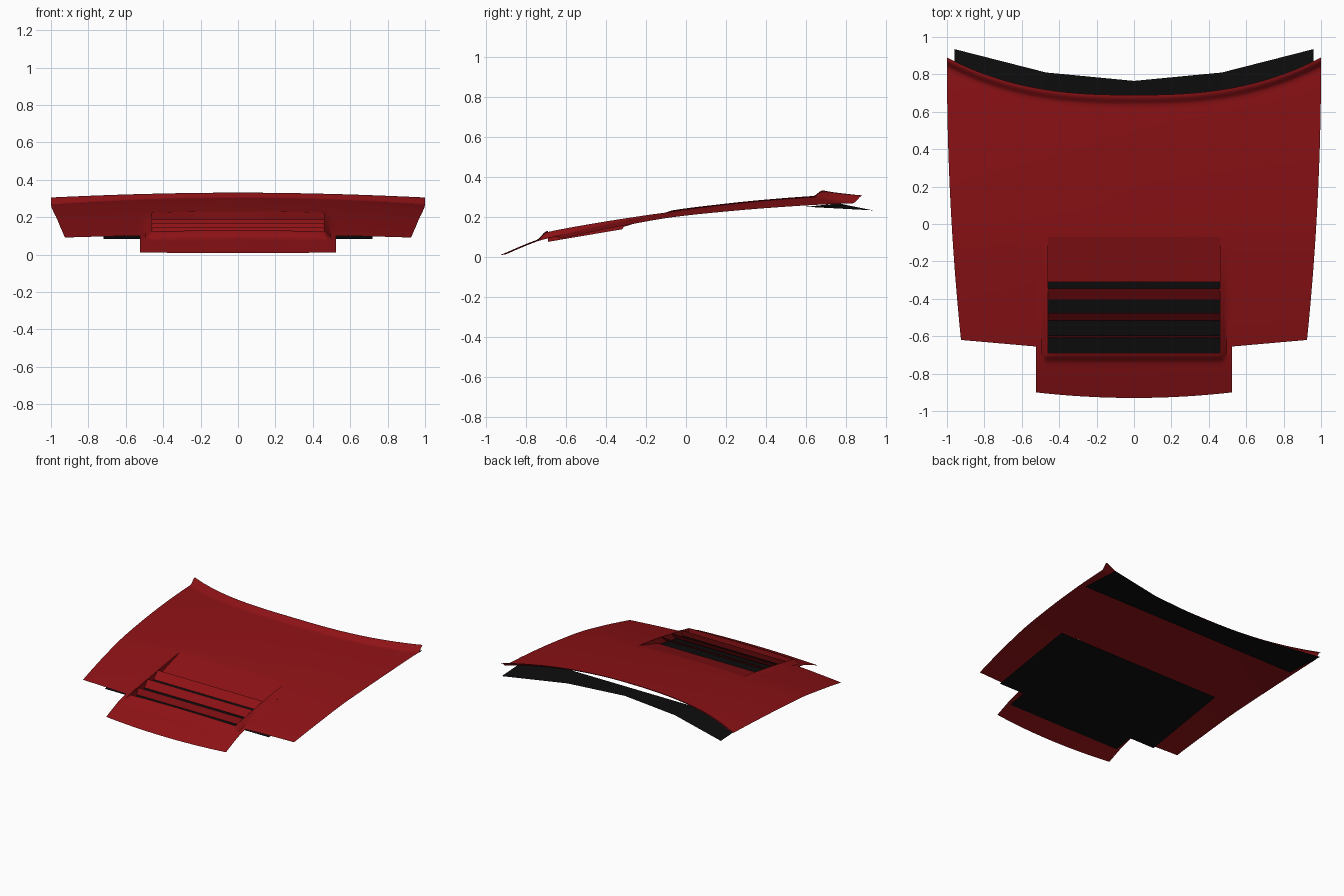
import bpy, bmesh, math

if "Cube" in bpy.data.objects:
    bpy.data.objects.remove(bpy.data.objects["Cube"])

def material(name, col):
    m = bpy.data.materials.new(name)
    m.diffuse_color = (*col, 1)
    m.use_nodes = True
    m.node_tree.nodes["Principled BSDF"].inputs["Base Color"].default_value = m.diffuse_color
    return m

RED = material("red_paint", (0.27, 0.006, 0.008))
BLACK = material("black_plastic", (0.004, 0.004, 0.004))

def step(t):
    t = max(0, min(1, t))
    return t * t * (3 - 2 * t)

def lerp(a, b, t):
    return a + (b - a) * t

# centre-line profile of the hood (y, z)
PROFILE = [(-.93, .008), (-.75, .083), (-.65, .11), (-.5, .145), (-.3, .188),
           (-.07, .232), (.2, .266), (.4, .286), (.64, .304), (.92, .316)]

def slope(i):
    a, b = PROFILE[max(i - 1, 0)], PROFILE[min(i + 1, len(PROFILE) - 1)]
    return (b[1] - a[1]) / (b[0] - a[0])

def centre(y):
    i = 0
    while i < len(PROFILE) - 2 and y > PROFILE[i + 1][0]:
        i += 1
    (y0, z0), (y1, z1) = PROFILE[i], PROFILE[i + 1]
    d = y1 - y0
    t = (y - y0) / d
    return (z0 * (2*t**3 - 3*t*t + 1) + z1 * (3*t*t - 2*t**3)
            + d * slope(i) * (t**3 - 2*t*t + t) + d * slope(i + 1) * (t**3 - t*t))

def rear(x):
    return .69 + .2 * abs(x) ** 2.6

def side(y):
    return 1 - .075 * ((.85 - y) / 1.47) ** 2

def hood_z(x, y):
    ax = abs(x)
    z = centre(y) - lerp(.03, .045, step((y + .7) / 1.4)) * x * x
    z += lerp(.025, .036, x * x) * step((y - rear(x) + .055) / .045)      # rear lip
    z += (.03 * max(0, min(1, (-.07 - y) / .6)) * step((y + .745) / .05)
          * step((.495 - ax) / .035))                                     # scoop rim
    return z

def point(x, y):
    return (x, y, hood_z(x, y))

def sheet(bm, f, us, vs):
    rows = [[bm.verts.new(f(u, v)) for u in us] for v in vs]
    for a, b in zip(rows, rows[1:]):
        for i in range(len(us) - 1):
            bm.faces.new((a[i], a[i + 1], b[i + 1], b[i]))

def finish(bm, name, mat, smooth=True):
    bmesh.ops.remove_doubles(bm, verts=bm.verts, dist=.0003)
    bm.normal_update()
    bmesh.ops.reverse_faces(bm, faces=[f for f in bm.faces if f.normal.z < -.001])
    me = bpy.data.meshes.new(name)
    bm.to_mesh(me)
    bm.free()
    ob = bpy.data.objects.new(name, me)
    bpy.context.collection.objects.link(ob)
    me.materials.append(mat)
    if smooth:
        bpy.ops.object.select_all(action='DESELECT')
        ob.select_set(True)
        bpy.context.view_layer.objects.active = ob
        bpy.ops.object.shade_smooth_by_angle(angle=math.radians(30))
    return ob

def span(a, b, n):
    return [lerp(a, b, i / n) for i in range(n + 1)]

W, TW = .46, .525                       # scoop and tongue half widths
SCOOP_BACK, LIP_BACK, LIP_FRONT = -.07, -.69, -.745
LIP_V = [-.075, -.055, -.044, -.033, -.022, -.01, 0]
mid = span(-W, W, 20)

# Hood skin
bm = bmesh.new()
def back_y(x, v, start, n=14):
    return lerp(start, rear(x) - .075, v / n) if v <= n else rear(x) + LIP_V[int(v) - n]

sheet(bm, lambda x, v: point(x, back_y(x, v, SCOOP_BACK)), mid, range(21))
for s in (-1, 1):
    # cheeks beside the scoop
    cheek_y = span(LIP_FRONT, LIP_BACK, 5)[:-1] + span(LIP_BACK, SCOOP_BACK, 14)[:-1]
    xs = [s * x for x in (W, .47, .48, .495, TW)]
    sheet(bm, point, xs, cheek_y + [SCOOP_BACK])
    sheet(bm, lambda x, v: point(x, back_y(x, v, SCOOP_BACK)), xs, range(21))
    # wings out to the fenders
    def wing(u, v):
        xa = lerp(TW, 1, u)
        y = back_y(xa, v, -.655 + .035 * u, 28)
        return point(s * lerp(TW, side(y), u), y)
    sheet(bm, wing, span(0, 1, 12), range(35))
# tongue and front lip of the scoop
tongue_x = [-TW, -.495, -.48, -.47] + mid + [.47, .48, .495, TW]
sheet(bm, lambda x, t: point(x, lerp(-.93 + .03 * (x / TW) ** 2, LIP_FRONT, t)),
      tongue_x, span(0, 1, 6))
sheet(bm, point, mid, span(LIP_FRONT, LIP_BACK, 5))
finish(bm, "hood_skin", RED)

# Scoop recess: ramp, side walls, back of the front lip
def panel_z(y):
    return .1915 + .169 * y

def ramp_z(x, y):
    return lerp(hood_z(x, SCOOP_BACK), .15, (SCOOP_BACK - y) / .24)

bm = bmesh.new()
sheet(bm, lambda x, y: (x, y, ramp_z(x, y)), mid, span(SCOOP_BACK, -.31, 3))
for s in (-1, 1):
    def wall(y, t):
        low = ramp_z(W, y) if y > -.3101 else panel_z(y)
        return (s * W, y, lerp(hood_z(W, y), min(low, hood_z(W, y)), t))
    sheet(bm, wall, span(SCOOP_BACK, -.31, 5) + span(-.32, LIP_BACK, 8), (0, 1))
sheet(bm, lambda x, t: (x, LIP_BACK, lerp(hood_z(x, LIP_BACK), panel_z(LIP_BACK), t)),
      mid, (0, 1))
finish(bm, "scoop_recess", RED)

# Louvre slats, steeper toward the front
for i, (y0, z0, y1, z1) in enumerate([(-.345, .187, -.405, .137),
                                      (-.475, .166, -.515, .113),
                                      (-.595, .145, -.61, .095)]):
    bm = bmesh.new()
    sheet(bm, lambda x, t: (x, lerp(y0, y1, t), lerp(z0, z1, t)), (-W, W), (0, 1))
    finish(bm, f"louvre_slat_{i + 1}", RED, False)

# Black tray below the scoop
bm = bmesh.new()
sheet(bm, lambda x, y: (x, y, panel_z(y)), (-.72, -.5, .5, .72), (-.64, .05))
sheet(bm, lambda x, y: (x, y, panel_z(y)), (-.5, .5), (-.79, -.64))
finish(bm, "scoop_tray", BLACK, False)

# Black cowl strip under the rear edge
bm = bmesh.new()
EDGE = {0: (.765, .267), .47: (.81, .257), .96: (.935, .232)}
sheet(bm, lambda x, t: (x, lerp(.6, EDGE[abs(x)][0], t), lerp(.25, EDGE[abs(x)][1], t)),
      (-.96, -.47, 0, .47, .96), (0, 1))
finish(bm, "cowl_strip", BLACK, False)
